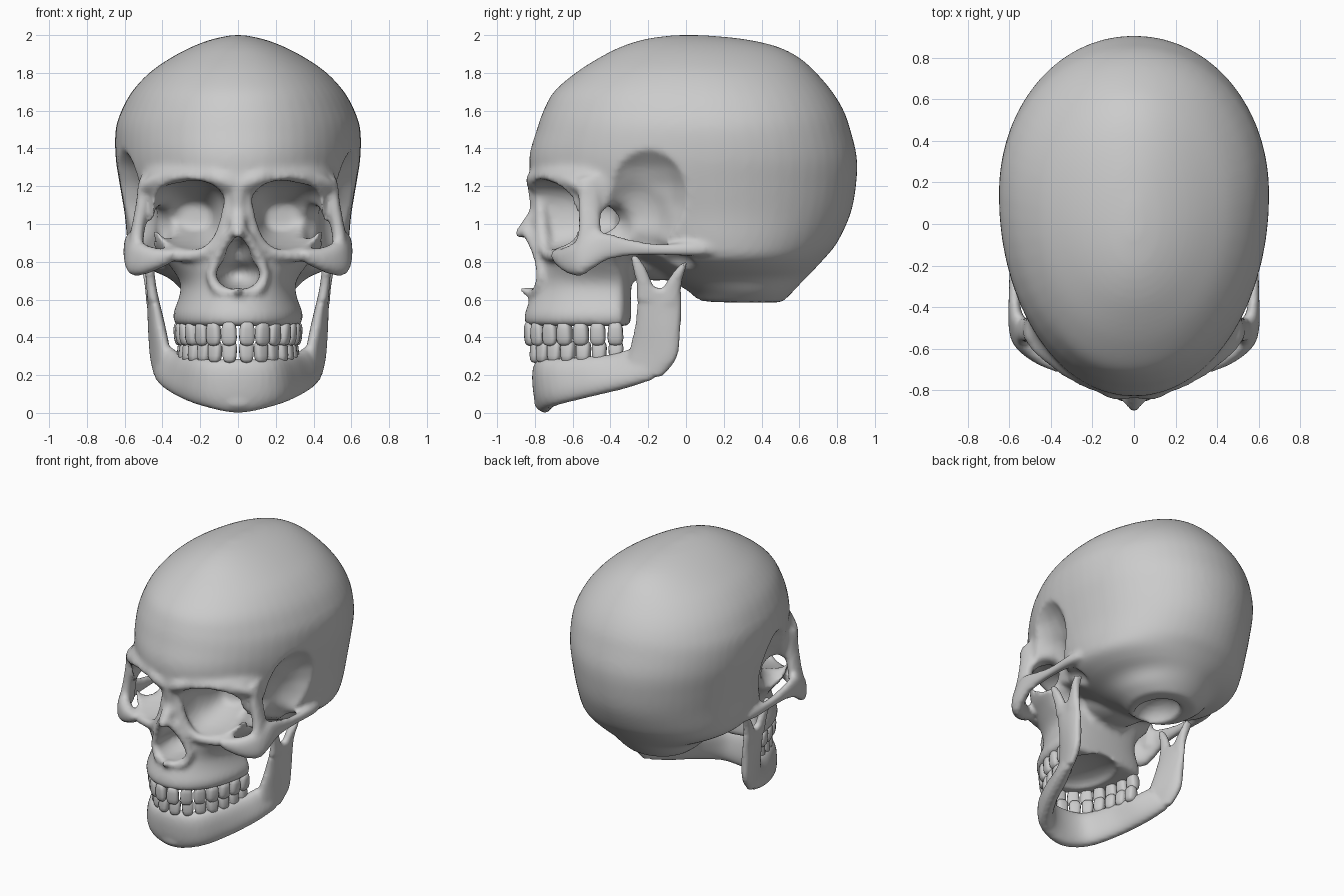
import bpy, bmesh, math
from mathutils import Vector

if "Cube" in bpy.data.objects:
    bpy.data.objects.remove(bpy.data.objects["Cube"])


def spline(rows, k=5):
    """Catmull-Rom through rows of numbers."""
    out = []
    for i in range(len(rows) - 1):
        p0, p1, p2 = rows[max(i - 1, 0)], rows[i], rows[i + 1]
        p3 = rows[min(i + 2, len(rows) - 1)]
        for j in range(k):
            t = j / k
            out.append([0.5 * (2 * b + (c - a) * t + (2 * a - 5 * b + 4 * c - d) * t * t
                               + (3 * b - a - 3 * c + d) * t ** 3)
                        for a, b, c, d in zip(p0, p1, p2, p3)])
    return out + [list(rows[-1])]


def unit_ring(n, count=32):
    f = lambda v: math.copysign(abs(v) ** (2 / n), v)
    return [(f(math.cos(2 * math.pi * i / count)), f(math.sin(2 * math.pi * i / count)))
            for i in range(count)]


def loft(bm, rings):
    vs = [[bm.verts.new(p) for p in r] for r in rings]
    m = len(vs[0])
    for a, b in zip(vs, vs[1:]):
        for i in range(m):
            bm.faces.new((a[i], a[(i + 1) % m], b[(i + 1) % m], b[i]))
    bm.faces.new(vs[0][::-1])
    bm.faces.new(vs[-1])


def egg_stack(bm, rows, n=2.0):
    """Rows: z, half width, front y, widest y, back y."""
    loft(bm, [[(w * c, yc + ((yb - yc) if s > 0 else (yc - yf)) * s, z) for c, s in unit_ring(n, 56)]
              for z, w, yf, yc, yb in spline(rows)])


def blade(bm, rows, side=1, n=2.4):
    """Rows: edge point A, edge point B, half thickness."""
    rows = spline(rows)
    A = [Vector((r[0] * side, r[1], r[2])) for r in rows]
    B = [Vector((r[3] * side, r[4], r[5])) for r in rows]
    mid = [(a + b) / 2 for a, b in zip(A, B)]
    rings = []
    for i, r in enumerate(rows):
        tan = mid[min(i + 1, len(mid) - 1)] - mid[max(i - 1, 0)]
        axis = (B[i] - A[i]) / 2
        nor = tan.cross(axis).normalized() * r[6]
        rings.append([mid[i] + axis * c + nor * s for c, s in unit_ring(n)])
    loft(bm, rings)


def sphere_rings(seg):
    lats = [math.radians(-88 + 176 * j / (seg // 2)) for j in range(seg // 2 + 1)]
    return [[(math.cos(a) * c, math.cos(a) * s, math.sin(a)) for c, s in unit_ring(2, seg)] for a in lats]


def ball(bm, c, r, side=1, seg=24):
    loft(bm, [[(c[0] * side + x * r[0], c[1] + y * r[1], c[2] + z * r[2]) for x, y, z in ring]
              for ring in sphere_rings(seg)])


def beads(bm, rows, side=1):
    """Round ridge: rows of x, y, z, radius."""
    for x, y, z, r in spline(rows, 6):
        ball(bm, (x, y, z), (r, r, r), side, 10)


def evaluated(ob):
    bpy.context.view_layer.update()
    dg = bpy.context.evaluated_depsgraph_get()
    return bpy.data.meshes.new_from_object(ob.evaluated_get(dg))


def bake(bm, name, voxel=0, smooth=0):
    bmesh.ops.recalc_face_normals(bm, faces=bm.faces)
    me = bpy.data.meshes.new(name)
    bm.to_mesh(me)
    bm.free()
    ob = bpy.data.objects.new(name, me)
    bpy.context.collection.objects.link(ob)
    if voxel:
        m = ob.modifiers.new("union", 'REMESH')
        m.mode = 'VOXEL'
        m.voxel_size = voxel
    if smooth:
        m = ob.modifiers.new("soften", 'SMOOTH')
        m.factor, m.iterations = 0.5, smooth
    new = evaluated(ob)
    ob.modifiers.clear()
    ob.data = new
    new.shade_smooth()
    return ob


def volume(me):
    bm = bmesh.new()
    bm.from_mesh(me)
    v = abs(bm.calc_volume())
    bm.free()
    return v


def carve(ob, cutter):
    """Fast boolean; a second solver steps in if the first removes nothing."""
    full = volume(ob.data)
    m = ob.modifiers.new("cut", 'BOOLEAN')
    m.operation, m.object = 'DIFFERENCE', cutter
    for solver in ('MANIFOLD', 'FLOAT'):
        m.solver = solver
        me = evaluated(ob)
        if .6 * full < volume(me) < .985 * full:
            break
    return me


# Cutters: eye sockets, temple hollows, nose opening, palate, jaw sockets, base opening
bm = bmesh.new()
for s in (1, -1):
    blade(bm, [(.30, -.98, .85, .27, -.98, 1.24, .23), (.28, -.72, .865, .25, -.72, 1.235, .205),
               (.27, -.55, .90, .25, -.55, 1.20, .175), (.23, -.36, .97, .22, -.36, 1.11, .09)], s, 2.6)
    ball(bm, (.64, -.26, 1.03), (.215, .215, .28), s)
    ball(bm, (.95, -.25, 1.10), (.49, .37, .42), s)
    ball(bm, (.52, -.27, .84), (.12, .17, .16), s)
    ball(bm, (.425, -.42, .99), (.08, .13, .11), s)
    ball(bm, (.50, -.06, .74), (.12, .12, .12), s)
ball(bm, (0, -.76, .735), (.12, .27, .085))
ball(bm, (0, -.80, .81), (.07, .22, .12))
ball(bm, (0, -.52, .45), (.20, .26, .07))
ball(bm, (0, .24, .58), (.14, .18, .12))
cutter = bake(bm, "socket_cutter", .0253, 2)
cutter.hide_render = True

# Braincase and solid face block
bm = bmesh.new()
egg_stack(bm, [(.585, .22, .07, .30, .51), (.64, .29, .02, .30, .565), (.71, .36, -.10, .25, .63),
               (.76, .47, -.18, .22, .68), (.82, .56, -.28, .20, .735), (.90, .585, -.45, .18, .80),
               (1.05, .60, -.62, .16, .87),
               (1.2, .625, -.80, .15, .90), (1.35, .648, -.83, .15, .905), (1.5, .648, -.79, .14, .87),
               (1.6, .617, -.755, .13, .835), (1.7, .562, -.70, .11, .775), (1.8, .47, -.585, .09, .69),
               (1.88, .355, -.46, .07, .60), (1.94, .24, -.34, .05, .48), (1.98, .13, -.21, .03, .30),
               (2.0, .03, -.06, 0, .09)], 2.05)
egg_stack(bm, [(.46, .33, -.85, -.36, -.29), (.52, .345, -.855, -.36, -.29), (.62, .31, -.82, -.36, -.29),
               (.70, .31, -.80, -.36, -.29), (.80, .38, -.78, -.40, -.28), (.88, .45, -.79, -.40, -.2),
               (1.0, .49, -.79, -.40, -.2), (1.12, .51, -.79, -.40, -.2), (1.22, .52, -.83, -.40, -.2),
               (1.28, .50, -.82, -.40, -.2), (1.34, .42, -.72, -.40, -.2)], 2.1)
ball(bm, (0, -.15, .82), (.22, .28, .12))
core = bake(bm, "skull_core", .0217)
carved = carve(core, cutter)

# Skull: carved core plus cheekbones, socket rims, brow and nasal bones
bm = bmesh.new()
for s in (1, -1):
    blade(bm, [(.36, -.66, .79, .34, -.69, .87, .045), (.47, -.62, .74, .44, -.64, .875, .045),
               (.55, -.56, .725, .52, -.57, .91, .045), (.575, -.50, .76, .55, -.48, .96, .04),
               (.58, -.41, .81, .57, -.41, .95, .03), (.575, -.3, .83, .575, -.3, .92, .028),
               (.575, -.15, .835, .575, -.15, .895, .028), (.57, .05, .83, .57, .05, .90, .035),
               (.53, .2, .84, .53, .2, .89, .03)], s)
    blade(bm, [(.49, -.57, 1.24, .475, -.44, 1.25, .04), (.51, -.57, 1.1, .50, -.45, 1.1, .036),
               (.53, -.57, .97, .53, -.45, .97, .036), (.54, -.60, .84, .55, -.45, .84, .04)], s)
    beads(bm, [(0, -.79, 1.2, .05), (.1, -.805, 1.24, .042), (.22, -.74, 1.265, .038),
               (.35, -.675, 1.245, .038), (.45, -.60, 1.22, .038), (.50, -.53, 1.18, .038)], s)
    beads(bm, [(.02, -.85, .965, .03), (.07, -.81, .90, .03), (.12, -.775, .80, .03),
               (.14, -.765, .72, .03), (.10, -.79, .645, .028), (0, -.82, .635, .025)], s)
    beads(bm, [(.045, -.775, 1.14, .03), (.06, -.765, 1.02, .04), (.095, -.755, .91, .045),
               (.18, -.735, .845, .035), (.32, -.68, .83, .035)], s)
beads(bm, [(0, -.79, 1.18, .05), (0, -.785, 1.07, .046), (0, -.82, 1.0, .05), (0, -.882, .95, .028)])
beads(bm, [(0, -.80, .63, .03), (0, -.84, .642, .024), (0, -.862, .65, .018)])
bm.from_mesh(carved)
bake(bm, "skull", .0165, 5)
for helper in (core, cutter):
    bpy.data.objects.remove(helper)

# Lower jaw: curved body, rising branches, two prongs each side
bm = bmesh.new()
half = [(0, -.745, 0, 0, -.77, .285, .055), (.18, -.70, .035, .16, -.725, .285, .055),
        (.30, -.53, .08, .25, -.56, .295, .05), (.385, -.33, .13, .30, -.38, .31, .05),
        (.425, -.18, .175, .36, -.27, .35, .04)]
blade(bm, [(-r[0], r[1], r[2], -r[3], r[4], r[5], r[6]) for r in half[:0:-1]] + half)
ball(bm, (0, -.755, .06), (.10, .05, .05))
for s in (1, -1):
    blade(bm, [(.37, -.34, .20, .43, -.13, .19, .03), (.38, -.30, .33, .445, -.05, .29, .04),
               (.41, -.27, .46, .45, -.03, .43, .04), (.435, -.26, .57, .455, -.025, .54, .033),
               (.455, -.255, .67, .465, -.025, .65, .025)], s)
    blade(bm, [(.445, -.262, .60, .455, -.13, .60, .03), (.46, -.262, .68, .46, -.175, .68, .026),
               (.468, -.28, .76, .468, -.215, .77, .024), (.47, -.295, .835, .47, -.26, .835, .02)], s)
    blade(bm, [(.455, -.15, .58, .455, -.03, .58, .03), (.465, -.115, .67, .465, -.025, .67, .028),
               (.475, -.07, .74, .475, -.01, .74, .03), (.48, -.025, .79, .48, .012, .80, .035)], s)
bake(bm, "lower_jaw", .0135, 3)


def teeth(name, a, b, z_bite, z_root):
    """Seven teeth a side along a half ellipse."""
    bm = bmesh.new()
    pts = [Vector((a * math.sin(t), -.33 - b * math.cos(t), 0))
           for t in [i * math.pi / 400 for i in range(201)]]
    run = [0]
    for p, q in zip(pts, pts[1:]):
        run.append(run[-1] + (q - p).length)
    step = run[-1] / 7
    soft = lambda c: math.copysign(abs(c) ** .65, c)
    for i in range(7):
        k = next(j for j, d in enumerate(run) if d >= (i + .5) * step)
        tan = (pts[k + 1] - pts[k - 1]).normalized()
        nor = Vector((tan.y, -tan.x, 0))
        depth = .032 if i < 3 else .046
        for s in (1, -1):
            rings = []
            for ring in sphere_rings(14):
                rings.append([])
                for x, y, z in [map(soft, v) for v in ring]:
                    up = (z + 1) / 2
                    p = pts[k] + tan * (x * step * .485 * (1 - .14 * up)) + nor * (y * depth * (.7 + .2 * up))
                    rings[-1].append((p.x * s, p.y, z_bite + (z_root - z_bite) * up))
            loft(bm, rings)
    bake(bm, name)


teeth("upper_teeth", .305, .505, .355, .485)
teeth("lower_teeth", .287, .475, .385, .265)
